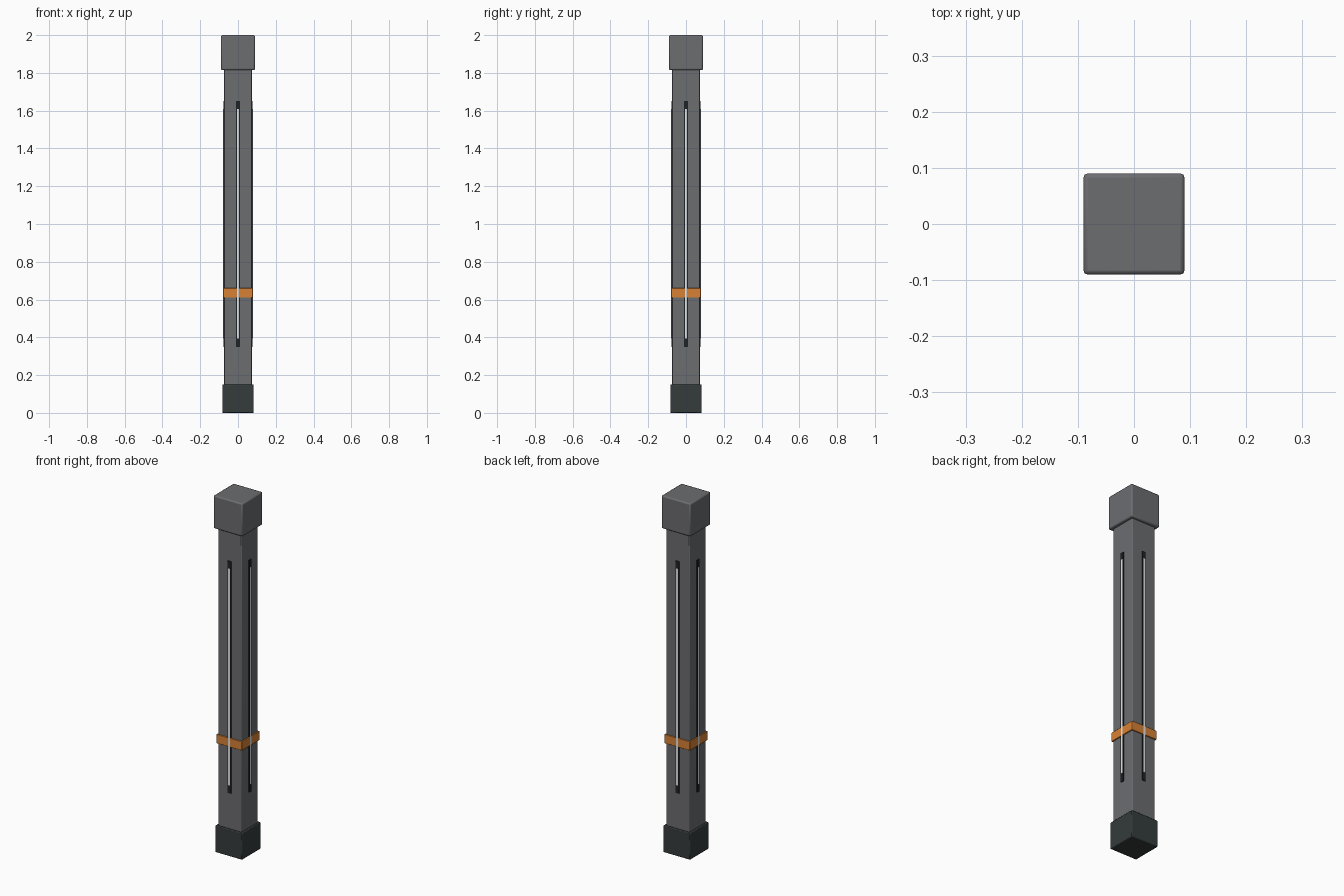
import bpy
import math
from mathutils import Matrix

if "Cube" in bpy.data.objects:
    bpy.data.objects.remove(bpy.data.objects["Cube"])


def material(name, rgb):
    m = bpy.data.materials.new(name)
    m.diffuse_color = (*rgb, 1.0)
    m.use_nodes = True
    m.node_tree.nodes["Principled BSDF"].inputs["Base Color"].default_value = m.diffuse_color
    return m


GREY = material("post grey", (0.15, 0.153, 0.163))
DARK = material("charcoal", (0.035, 0.045, 0.045))
BLACK = material("black trim", (0.014, 0.016, 0.017))
ORANGE = material("orange", (0.68, 0.22, 0.035))
LIGHT = material("light white", (0.85, 0.87, 0.88))


def box(name, size, z0, z1, mat, bevel=0.0, y=0.0, turn=0.0):
    """Box from z0 to z1, moved along y and then turned about the z axis."""
    bpy.ops.mesh.primitive_cube_add(size=1)
    ob = bpy.context.object
    ob.name = name
    ob.data.transform(Matrix.Rotation(turn, 4, 'Z')
                      @ Matrix.Translation((0, y, (z0 + z1) / 2))
                      @ Matrix.Diagonal((size[0], size[1], z1 - z0, 1)))
    ob.data.materials.append(mat)
    if bevel:
        b = ob.modifiers.new("Soft edges", 'BEVEL')
        b.width = bevel
        b.segments = 2
        bpy.ops.object.shade_smooth_by_angle(angle=math.radians(35))
    return ob


# Square post with foot, cap and marker band
box("post", (0.146, 0.146), 0.01, 1.9, GREY, 0.004)
box("foot", (0.166, 0.166), 0.0, 0.15, DARK, 0.004)
box("cap", (0.18, 0.18), 1.815, 2.0, GREY, 0.007)
box("marker_band", (0.158, 0.158), 0.61, 0.66, ORANGE, 0.002)

# Light strip in a dark channel on each of the four sides
for i, side in enumerate(("front", "right", "back", "left")):
    turn = i * math.pi / 2
    box(f"{side}_channel", (0.02, 0.014), 0.35, 1.65, BLACK, 0, -0.071, turn)
    box(f"{side}_light_strip", (0.012, 0.014), 0.395, 1.61, LIGHT, 0, -0.0725, turn)
